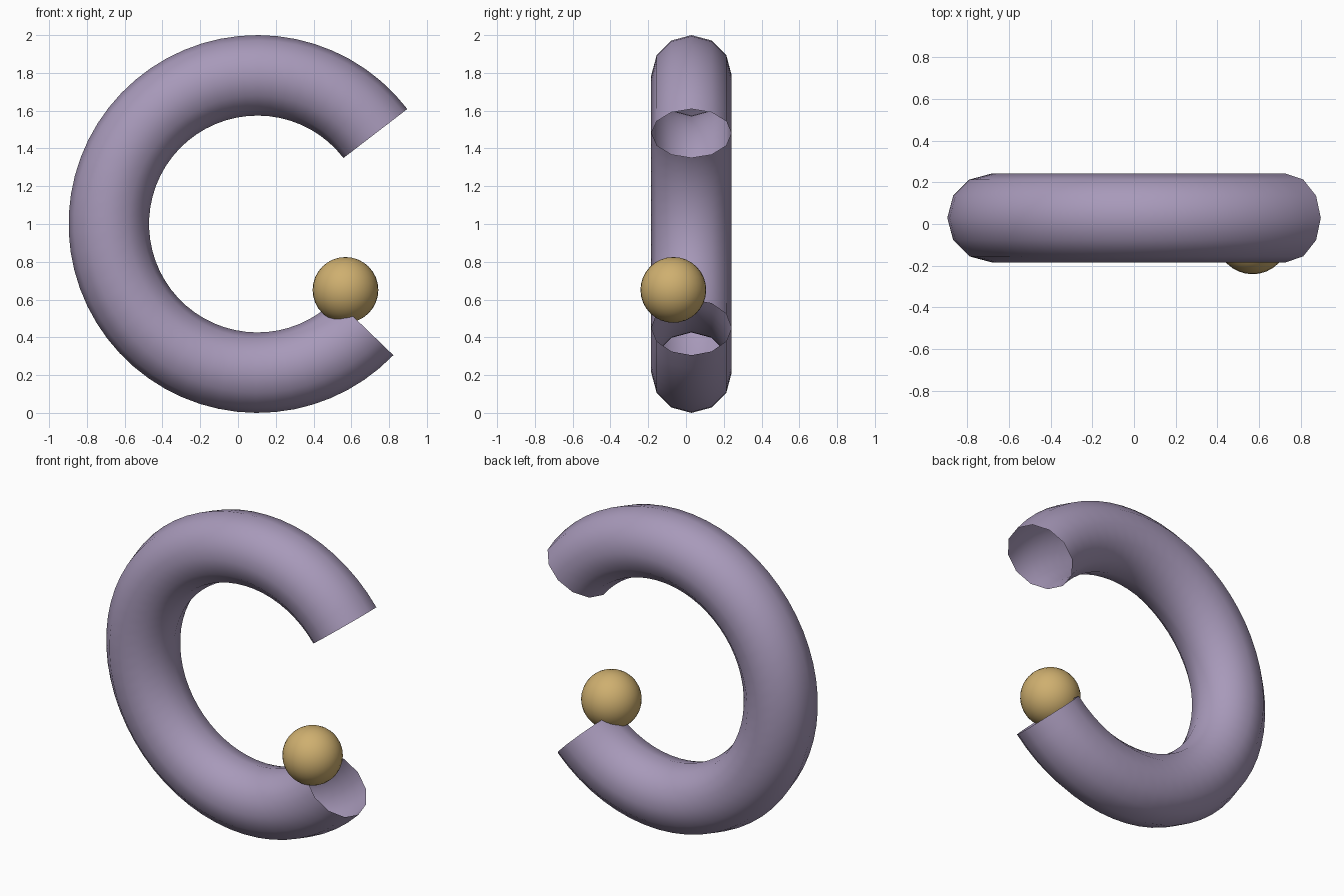
import bpy, bmesh, math
from mathutils import Vector

if "Cube" in bpy.data.objects:
    bpy.data.objects.remove(bpy.data.objects["Cube"])

MAJOR, MINOR = 0.787, 0.213      # ring radius, tube radius
SIDES, STEPS = 12, 48            # tube cross-section, segments along the arc
START, END = math.radians(37.5), math.radians(316)
CENTRE = Vector((0.103, 0.029, 1.0))


def colour(obj, name, rgb):
    mat = bpy.data.materials.new(name)
    mat.diffuse_color = (*rgb, 1)
    mat.use_nodes = True
    mat.node_tree.nodes["Principled BSDF"].inputs["Base Color"].default_value = mat.diffuse_color
    obj.data.materials.append(mat)


# Open hollow tube swept along a C-shaped arc
bm = bmesh.new()
rings = []
for i in range(STEPS + 1):
    a = START + (END - START) * i / STEPS
    out = Vector((math.cos(a), 0, math.sin(a)))
    ring = []
    for j in range(SIDES):
        t = 2 * math.pi * j / SIDES
        p = out * (MAJOR + MINOR * math.cos(t))
        p.y = MINOR * math.sin(t)
        ring.append(bm.verts.new(CENTRE + p))
    rings.append(ring)
for a, b in zip(rings, rings[1:]):
    for j in range(SIDES):
        k = (j + 1) % SIDES
        bm.faces.new((a[j], a[k], b[k], b[j])).smooth = True
# Make normals point away from the tube's centre line
f = next(iter(bm.faces))
m = f.calc_center_median() - CENTRE
axis = Vector((m.x, 0, m.z)).normalized() * MAJOR
f.normal_update()
if f.normal.dot(m - axis) < 0:
    bmesh.ops.reverse_faces(bm, faces=bm.faces[:])
mesh = bpy.data.meshes.new("open_ring")
bm.to_mesh(mesh)
bm.free()
ring_obj = bpy.data.objects.new("open_ring", mesh)
bpy.context.collection.objects.link(ring_obj)
colour(ring_obj, "lavender", (0.39, 0.32, 0.49))

# Ball resting in the lower end of the ring
bpy.ops.mesh.primitive_uv_sphere_add(segments=32, ring_count=16, radius=0.174,
                                     location=(0.569, -0.067, 0.651))
ball = bpy.context.object
ball.name = "ball"
bpy.ops.object.shade_smooth()
colour(ball, "sand", (0.62, 0.43, 0.16))
